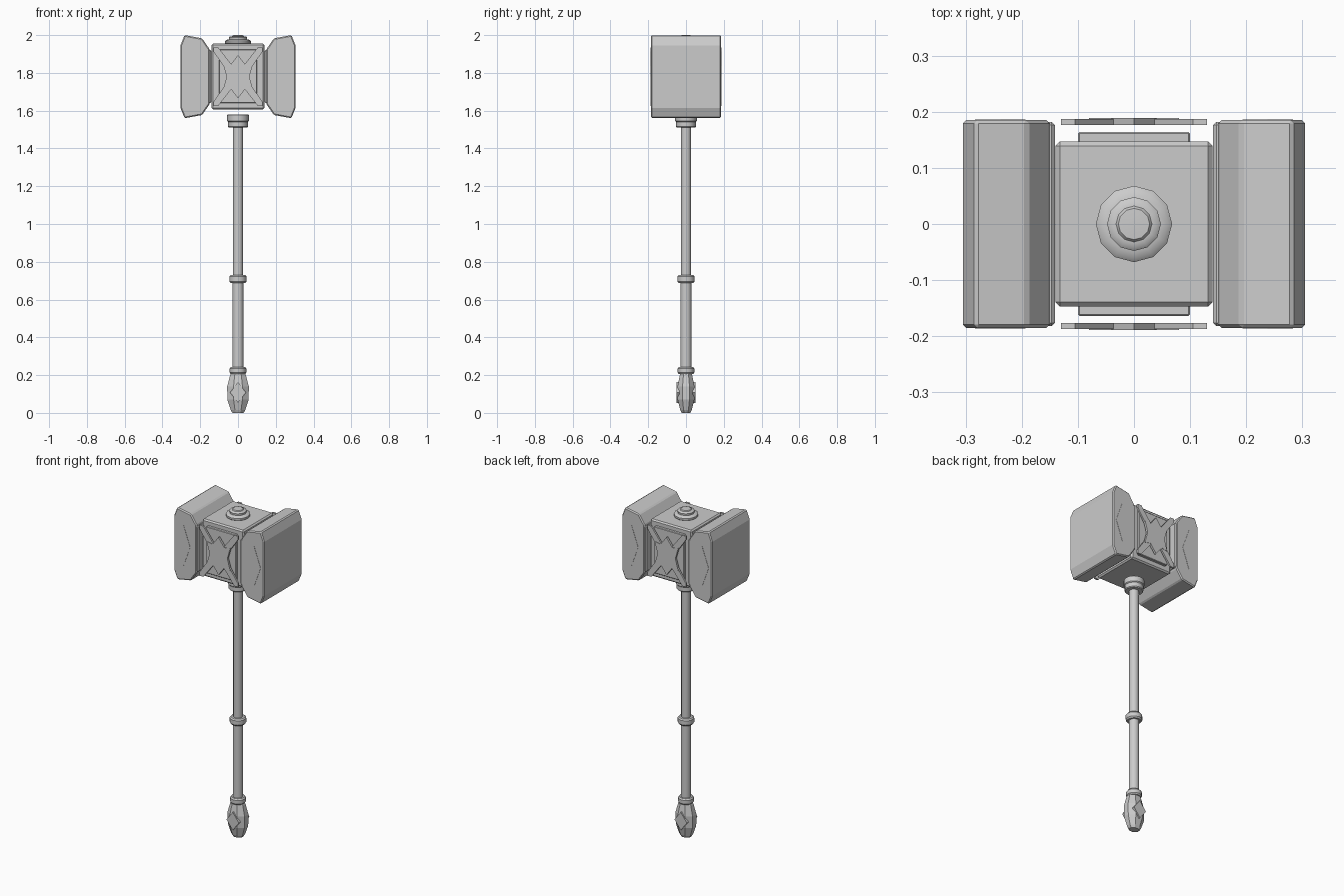
import bpy, bmesh, math

if "Cube" in bpy.data.objects:
    bpy.data.objects.remove(bpy.data.objects["Cube"])


def finish(name, bm, bevel=0.0, smooth=False):
    bmesh.ops.recalc_face_normals(bm, faces=bm.faces[:])
    me = bpy.data.meshes.new(name)
    bm.to_mesh(me)
    bm.free()
    ob = bpy.data.objects.new(name, me)
    bpy.context.collection.objects.link(ob)
    if bevel:
        m = ob.modifiers.new("bevel", 'BEVEL')
        m.width = bevel
        m.segments = 1
    if smooth:
        bpy.ops.object.select_all(action='DESELECT')
        ob.select_set(True)
        bpy.context.view_layer.objects.active = ob
        bpy.ops.object.shade_smooth_by_angle(angle=math.radians(35))
    return ob


def prism(name, pts, y0, y1, bevel=0.0):
    """Extrude an x-z outline along y."""
    bm = bmesh.new()
    a = [bm.verts.new((x, y0, z)) for x, z in pts]
    b = [bm.verts.new((x, y1, z)) for x, z in pts]
    bm.faces.new(a)
    bm.faces.new(b[::-1])
    for i in range(len(pts)):
        j = (i + 1) % len(pts)
        bm.faces.new((a[i], a[j], b[j], b[i]))
    return finish(name, bm, bevel)


def turned(name, prof, n=12, sy=1.0, turn=0.0, smooth=True):
    """Capped turned part from (radius, z) pairs."""
    bm = bmesh.new()
    rings = []
    for r, z in prof:
        rings.append([bm.verts.new((r * math.cos(turn + 2 * math.pi * i / n),
                                    r * sy * math.sin(turn + 2 * math.pi * i / n), z))
                      for i in range(n)])
    for p, q in zip(rings, rings[1:]):
        for i in range(n):
            j = (i + 1) % n
            bm.faces.new((p[i], p[j], q[j], q[i]))
    bm.faces.new(rings[0][::-1])
    bm.faces.new(rings[-1])
    return finish(name, bm, smooth=smooth)


def rect(x0, x1, z0, z1):
    return [(x0, z0), (x1, z0), (x1, z1), (x0, z1)]


def diamond(cx, cz, w, h):
    return [(cx - w, cz), (cx, cz - h), (cx + w, cz), (cx, cz + h)]


CZ = 1.78  # head centre height

# Head core
prism("head_core", rect(-0.14, 0.14, 1.607, 1.955), -0.147, 0.147, 0.008)

# Striking blocks with inner flanges and diamond inlays
block = [(0.15, 1.925), (0.19, 1.983), (0.283, 2.0), (0.305, 1.945),
         (0.305, 1.615), (0.283, 1.56), (0.19, 1.577), (0.15, 1.635)]
for s, side in ((-1, "left"), (1, "right")):
    prism(side + "_striking_block", [(s * x, z) for x, z in block], -0.185, 0.185, 0.006)
    prism(side + "_block_flange", rect(*sorted((s * 0.141, s * 0.17)), 1.64, 1.92),
          -0.182, 0.182, 0.006)
    prism(side + "_block_inlay", diamond(s * 0.238, CZ, 0.045, 0.125), -0.1865, 0.1865)

# Front and back panels with crossed straps and a notched centre plate
star = [(0, 0.115), (0.04, 0.062), (0.08, 0.07), (0.06, 0),
        (0.08, -0.07), (0.04, -0.062), (0, -0.115), (-0.04, -0.062),
        (-0.08, -0.07), (-0.06, 0), (-0.08, 0.07), (-0.04, 0.062)]
for s, side in ((-1, "front"), (1, "back")):
    prism(side + "_panel", rect(-0.1, 0.1, 1.64, 1.925), s * 0.14, s * 0.164, 0.003)
    prism(side + "_centre_plate", [(x, CZ + z) for x, z in star], s * 0.176, s * 0.189)
    for d in (-1, 1):
        for e in (-1, 1):
            arm = [(0.035, 0.065), (0.065, 0.04), (0.13, 0.133),
                   (0.13, 0.155), (0.105, 0.155)]
            prism(side + "_strap", [(d * x, CZ + e * z) for x, z in arm],
                  s * 0.176, s * 0.187)

# Stepped cap on top of the head
turned("top_cap", [(0.062, 1.95), (0.068, 1.957), (0.068, 1.968), (0.06, 1.975),
                   (0.047, 1.977), (0.048, 1.988), (0.042, 1.993),
                   (0.032, 1.994), (0.028, 1.999), (0.012, 2.0)])

# Collar beneath the head
turned("head_collar", [(0.048, 1.51), (0.052, 1.515), (0.052, 1.54), (0.057, 1.545),
                       (0.057, 1.577), (0.053, 1.58)], 16)

# Shaft, grip and rings
turned("shaft", [(0.027, 0.7), (0.027, 1.52)], 12)
turned("grip", [(0.029, 0.22), (0.029, 0.7)], 12)
for name, z0, z1, r in (("middle_ring", 0.688, 0.73, 0.046),
                        ("lower_ring", 0.205, 0.243, 0.044)):
    turned(name, [(r - 0.006, z0), (r, z0 + 0.008), (r, z1 - 0.008), (r - 0.006, z1)], 12)

# Faceted pommel with diamond plates
turned("pommel", [(0.032, 0.0), (0.042, 0.015), (0.061, 0.07), (0.062, 0.14),
                  (0.045, 0.2), (0.04, 0.21)], 8, 0.78, math.pi / 8, False)
for s, side in ((-1, "front"), (1, "back")):
    prism(side + "_pommel_diamond", diamond(0, 0.108, 0.042, 0.055), s * 0.035, s * 0.051)
